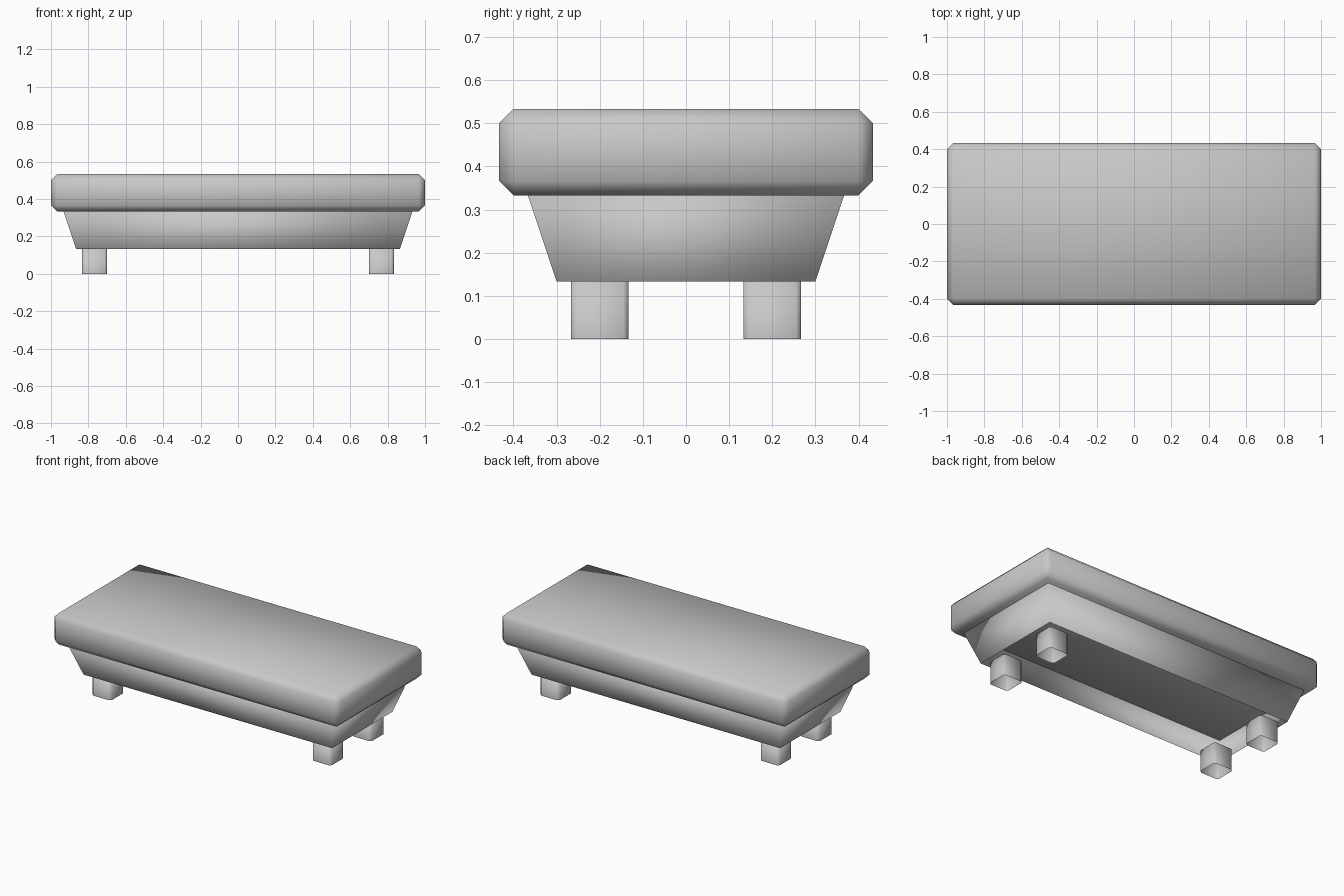
import bpy, bmesh

cube = bpy.data.objects.get("Cube")
if cube:
    bpy.data.objects.remove(cube, do_unlink=True)

grey = bpy.data.materials.new("light_grey")
grey.use_nodes = True
grey.diffuse_color = (0.58, 0.58, 0.58, 1)
grey.node_tree.nodes["Principled BSDF"].inputs["Base Color"].default_value = (0.58, 0.58, 0.58, 1)


def block(name, x, y, z0, z1, center=(0, 0), taper=0, chamfer=0, upright_only=False, open_bottom=False):
    """Smooth block with half sizes x, y; its bottom is narrowed by taper."""
    bm = bmesh.new()
    bmesh.ops.create_cube(bm, size=2)
    for v in bm.verts:
        low = v.co.z < 0
        inset = taper if low else 0
        v.co.x = center[0] + v.co.x * (x - inset)
        v.co.y = center[1] + v.co.y * (y - inset)
        v.co.z = z0 if low else z1
    if chamfer:
        edges = [e for e in bm.edges
                 if not upright_only or abs(e.verts[0].co.z - e.verts[1].co.z) > 0.01]
        bmesh.ops.bevel(bm, geom=edges, offset=chamfer, segments=1, affect='EDGES')
    bm.normal_update()
    if open_bottom:
        under = [f for f in bm.faces if f.normal.z < -0.9]
        bmesh.ops.delete(bm, geom=under, context='FACES_ONLY')
    for f in bm.faces:
        f.smooth = True
    mesh = bpy.data.meshes.new(name)
    bm.to_mesh(mesh)
    bm.free()
    mesh.materials.append(grey)
    obj = bpy.data.objects.new(name, mesh)
    bpy.context.collection.objects.link(obj)
    return obj


# Padded top with chamfered edges
block("cushion", 1.0, 0.433, 0.333, 0.533, chamfer=0.033)

# Tapered frame, hollow underneath
block("base_frame", 0.933, 0.367, 0.133, 0.334, taper=0.067, open_bottom=True)

# Four short legs
for sx, side in ((1, "left"), (-1, "right")):
    for sy, end in ((-1, "front"), (1, "back")):
        block(f"{end}_{side}_leg", 0.067, 0.067, 0, 0.134, center=(sx * 0.767, sy * 0.2),
              chamfer=0.012, upright_only=True, open_bottom=True)
